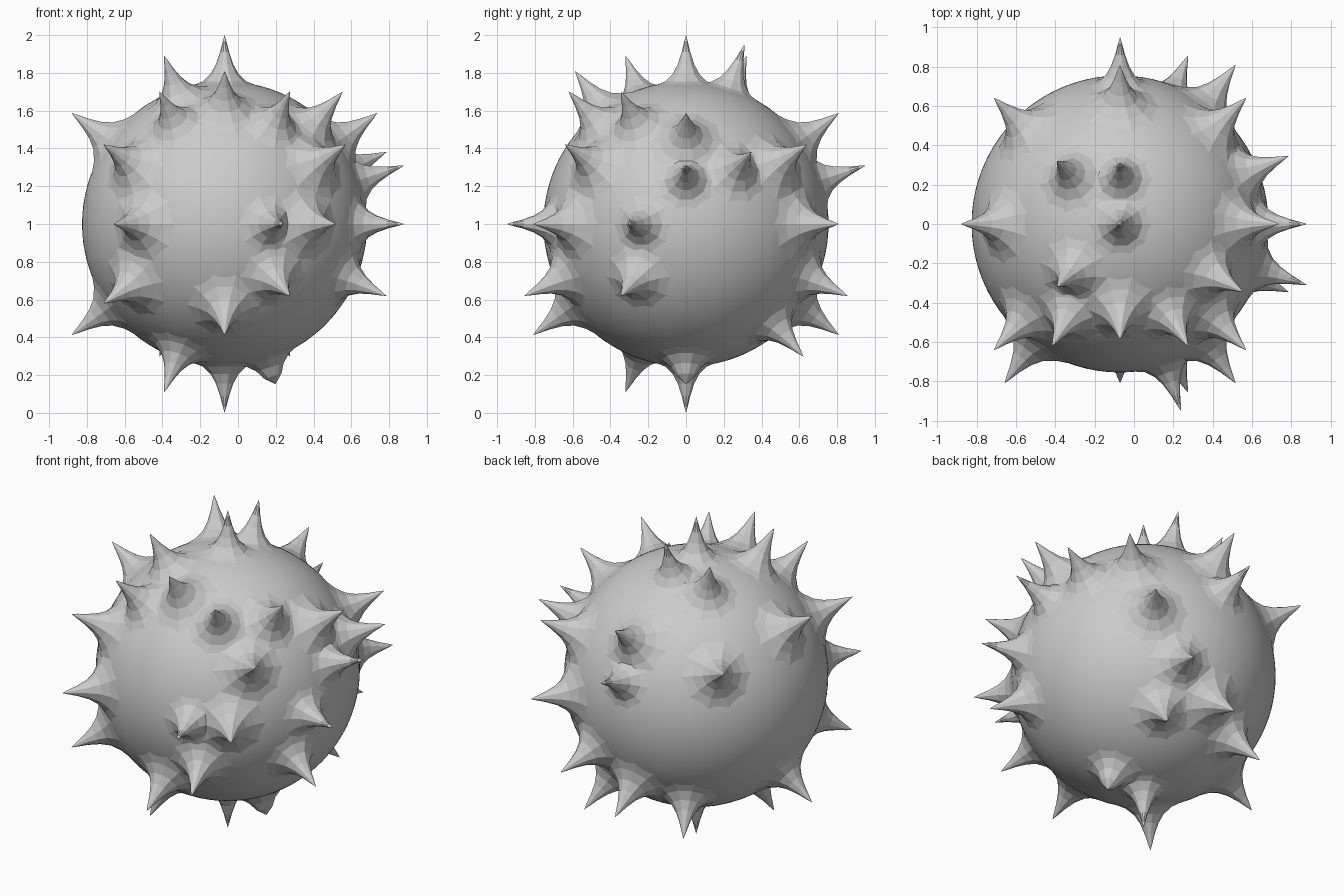
import bpy, bmesh, math
from mathutils import Vector

if "Cube" in bpy.data.objects:
    bpy.data.objects.remove(bpy.data.objects["Cube"])

CENTER = Vector((-0.071, 0, 1))
R = 0.755

# Spike cross-section: (radius from axis, distance from ball centre)
PROFILE = [(0.185, 0.725), (0.125, 0.755), (0.08, 0.795), (0.05, 0.845),
           (0.026, 0.91), (0.011, 0.965)]


def make_object(name, bm):
    mesh = bpy.data.meshes.new(name)
    bm.to_mesh(mesh)
    bm.free()
    ob = bpy.data.objects.new(name, mesh)
    bpy.context.collection.objects.link(ob)
    ob.location = CENTER
    return ob


def spike(name, direction, width=1.0, tip=1.0, sides=10):
    d = Vector(direction).normalized()
    rot = d.to_track_quat('Z', 'Y')
    bm = bmesh.new()
    rings = []
    for r, h in PROFILE:
        if h >= tip:
            break
        r *= width
        if h < R:   # keep the flared foot on the ball surface
            h = math.sqrt(R * R - r * r) - 0.002 if r > 0.14 else max(h, math.sqrt(R * R - r * r) + 0.006)
        rings.append([bm.verts.new(rot @ Vector((r * math.cos(a), r * math.sin(a), h)))
                      for a in (2 * math.pi * i / sides for i in range(sides))])
    top = bm.verts.new(d * tip)
    for lo, hi in zip(rings, rings[1:]):
        for i in range(sides):
            j = (i + 1) % sides
            bm.faces.new((lo[i], lo[j], hi[j], hi[i]))
    for i in range(sides):
        bm.faces.new((rings[-1][i], rings[-1][(i + 1) % sides], top))
    return make_object(name, bm)


# Round body
bm = bmesh.new()
bmesh.ops.create_icosphere(bm, subdivisions=5, radius=R)
ball = make_object("ball", bm)
for p in ball.data.polygons:
    p.use_smooth = True

# Slim spikes: poles and near-axis directions
SLIM = [(0, 0, 1), (0, 0, -1), (0, .31, .95), (0, .95, .31), (.95, 0, .31),
        (.95, -.31, 0), (.31, -.95, 0)]

# Medium spikes
MEDIUM = [(-.345, -.62, .70), (.345, -.62, .70), (.625, -.345, .70),
          (.855, .345, .38), (.855, -.345, -.38),
          (.345, -.855, -.38), (.345, .855, -.38),
          (.345, .62, -.70), (-.345, .62, -.70),
          (-.32, -.32, .89), (-.32, .32, .89), (-.32, -.32, -.89)]

# Broad spikes
BROAD = [(0, -.588, .81), (0, .81, .588), (.81, 0, .588), (-.81, 0, .588),
         (-.81, 0, -.588), (0, -.81, -.588), (0, .81, -.588),
         (.588, -.81, 0), (-.588, -.81, 0), (.588, .81, 0),
         (-.64, -.64, .42), (-.64, .64, .42), (.64, -.64, .42), (.64, .64, .42),
         (-.64, -.64, -.42)]

for label, dirs, width in (("slim", SLIM, 0.92), ("medium", MEDIUM, 1.05), ("broad", BROAD, 1.15)):
    for n, d in enumerate(dirs):
        spike(f"{label}_spike_{n + 1}", d, width)

# Worn-down blunt spike underneath
spike("blunt_spike", (.27, 0, -.85), 1.0, 0.89)
